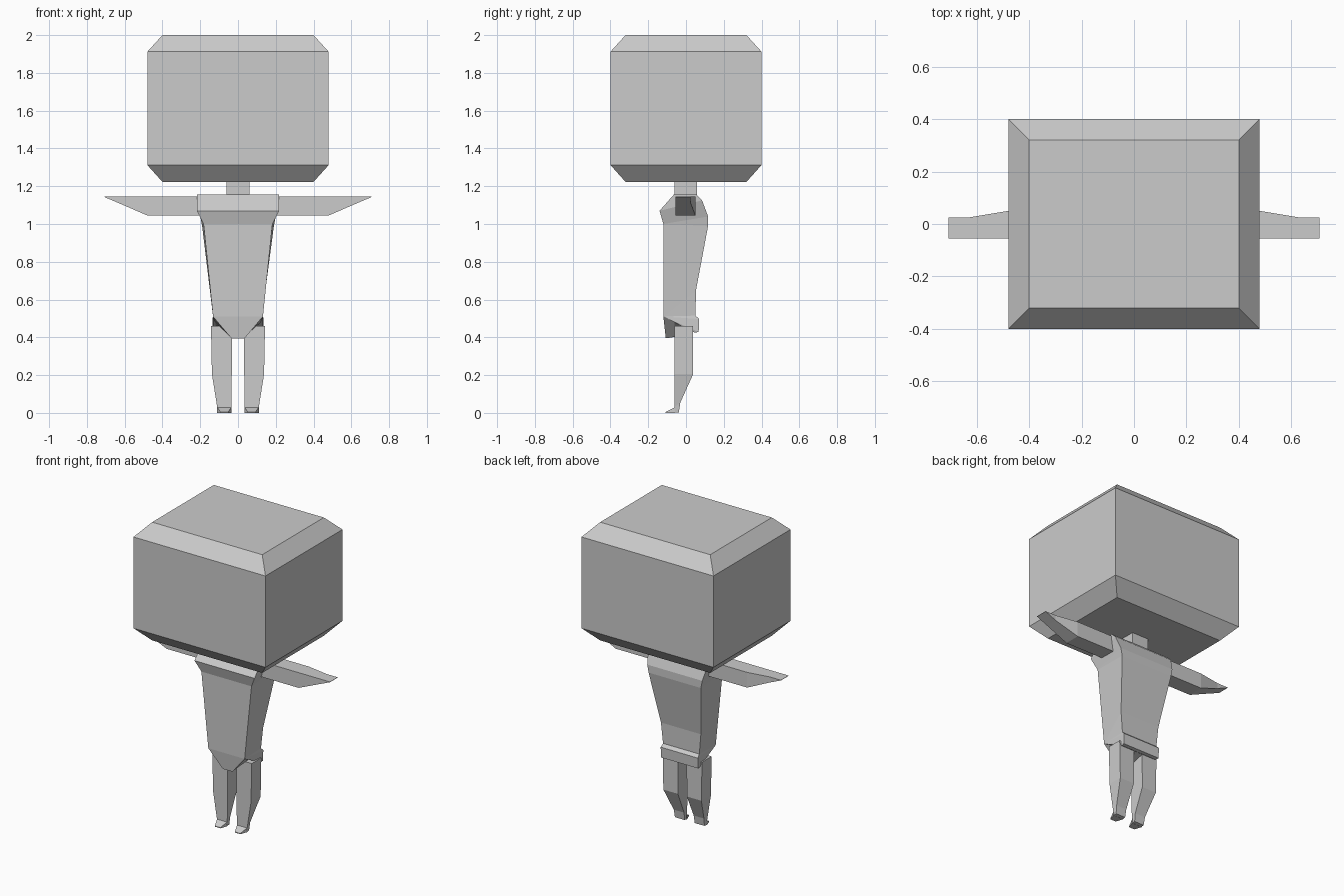
import bpy, bmesh


def finish(name, bm):
    bmesh.ops.remove_doubles(bm, verts=bm.verts[:], dist=0.0005)
    bmesh.ops.recalc_face_normals(bm, faces=bm.faces[:])
    mesh = bpy.data.meshes.new(name)
    bm.to_mesh(mesh)
    bm.free()
    obj = bpy.data.objects.new(name, mesh)
    bpy.context.collection.objects.link(obj)
    return obj


def loft(name, rings, mirror=False):
    """Skin four-sided rings and cap both ends."""
    bm = bmesh.new()
    vs = [[bm.verts.new(p) for p in r] for r in rings]
    for a, b in zip(vs, vs[1:]):
        for i in range(4):
            j = (i + 1) % 4
            quad = (a[i], a[j], b[j], b[i])
            bm.faces.new(quad)
    bm.faces.new(vs[0])
    bm.faces.new(vs[-1])
    obj = finish(name, bm)
    if mirror:
        obj.modifiers.new("mirror", 'MIRROR').use_mirror_merge = False
    return obj


def flat_ring(x0, x1, y0, y1, z_front, z_back=None):
    zb = z_front if z_back is None else z_back
    return [(x0, y0, z_front), (x1, y0, z_front), (x1, y1, zb), (x0, y1, zb)]


# Head: block with chamfered top and bottom
loft("head", [flat_ring(-x, x, -y, y, z) for x, y, z in
              [(.40, .32, 1.223), (.48, .40, 1.312), (.48, .40, 1.912), (.40, .32, 2.0)]])

# Neck
loft("neck", [flat_ring(-.06, .06, -.062, .058, z) for z in (1.14, 1.235)])

# Torso: front (half width, y, z) and back (half width, y, z) per ring
torso = [
    (.218, -.065, 1.155, .218, .055, 1.155),
    (.218, -.14, 1.07, .215, .085, 1.125),
    (.182, -.12, 1.0, .20, .117, 1.04),
    (.182, -.12, 1.0, .19, .117, .99),
    (.132, -.12, .51, .145, .053, .65),
    (.132, -.12, .51, .132, .05, .515),
    (.132, -.12, .51, .135, .07, .497),
    (.132, -.12, .51, .135, .067, .428),
    (.132, -.12, .51, .13, .045, .425),
]
rings = []
for wf, yf, zf, wb, yb, zb in torso:
    rings.append([(-wf, yf, zf), (wf, yf, zf), (wb, yb, zb), (-wb, yb, zb)])
loft("torso", rings)

# Pointed front flap under the torso
loft("front_flap", [
    [(-.132, -.12, .51), (.132, -.12, .51), (.035, -.107, .395), (-.035, -.107, .395)],
    [(-.13, -.06, .49), (.13, -.06, .49), (.035, -.06, .402), (-.035, -.06, .402)],
    [(-.13, .04, .435), (.13, .04, .435), (.03, .04, .428), (-.03, .04, .428)],
])

# Arms: constant top, tapering underside
arm = [(.20, .05, 1.045), (.48, .05, 1.045), (.63, .025, 1.11), (.708, .025, 1.143)]
loft("arms", [[(x, -.055, z), (x, y, z), (x, y, 1.145), (x, -.055, 1.145)]
              for x, y, z in arm], mirror=True)

# Legs
loft("legs", [
    flat_ring(.031, .143, -.062, .038, .46),
    flat_ring(.033, .138, -.062, .038, .205),
    flat_ring(.035, .11, -.062, -.03, .03, .055),
    flat_ring(.037, .107, -.066, -.038, .0, .003),
], mirror=True)

# Toes: small wedges
loft("toes", [
    [(.035, -.058, .0), (.11, -.058, .0), (.11, -.058, .03), (.035, -.058, .03)],
    [(.052, -.108, .0), (.093, -.108, .0), (.093, -.108, .005), (.052, -.108, .005)],
], mirror=True)
